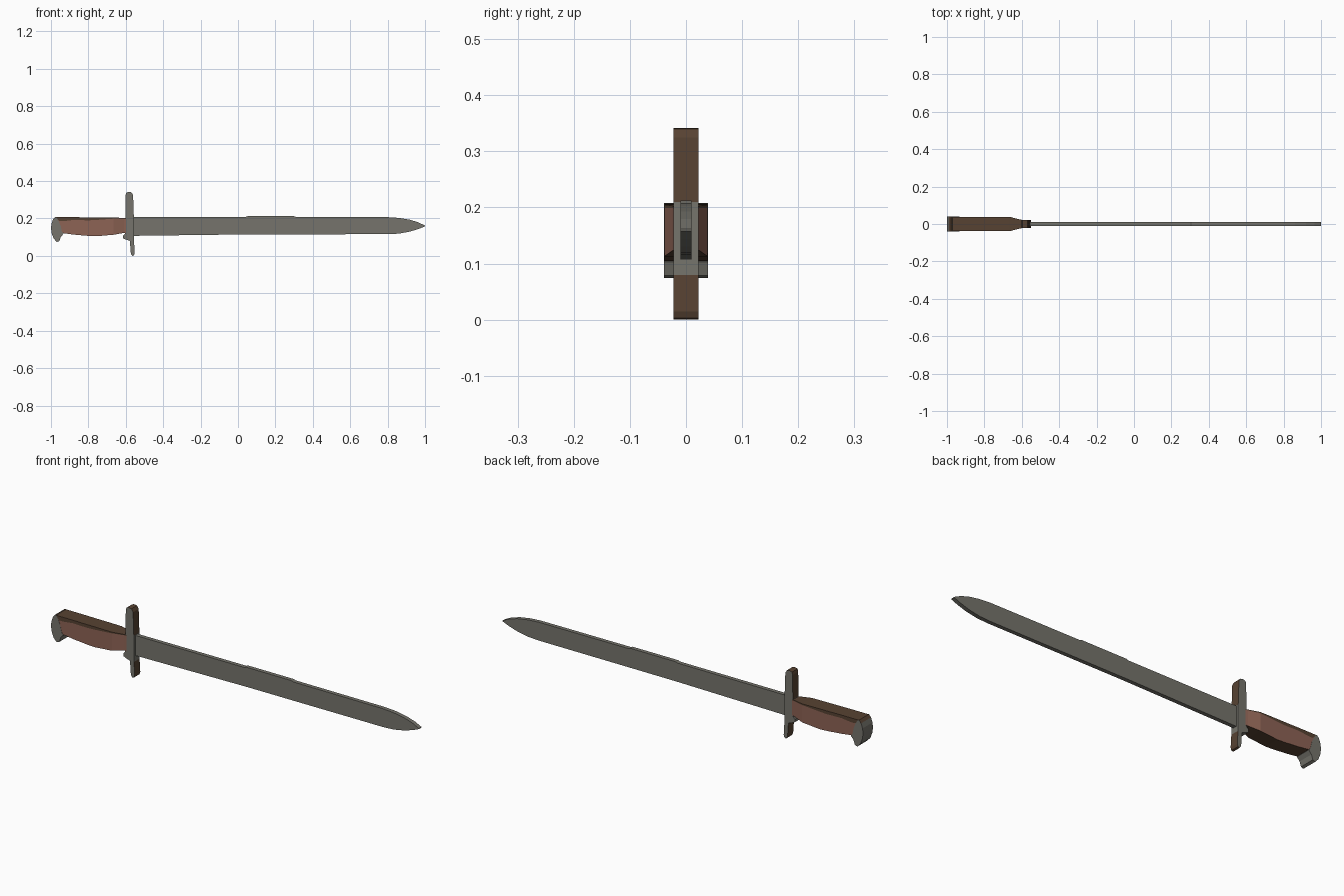
import bpy, bmesh

if "Cube" in bpy.data.objects:
    bpy.data.objects.remove(bpy.data.objects["Cube"])


def material(name, rgb):
    m = bpy.data.materials.new(name)
    m.diffuse_color = (*rgb, 1)
    m.use_nodes = True
    m.node_tree.nodes["Principled BSDF"].inputs["Base Color"].default_value = m.diffuse_color
    return m


steel = material("grey_steel", (0.18, 0.175, 0.15))
wood = material("red_wood", (0.27, 0.125, 0.09))
dark = material("dark_brown", (0.095, 0.055, 0.032))


def finish(name, bm, mats, rule):
    bmesh.ops.remove_doubles(bm, verts=bm.verts, dist=1e-5)
    bmesh.ops.recalc_face_normals(bm, faces=bm.faces)
    bm.normal_update()
    for f in bm.faces:
        f.material_index = rule(f.normal, f.calc_center_median())
    me = bpy.data.meshes.new(name)
    bm.to_mesh(me)
    bm.free()
    for m in mats:
        me.materials.append(m)
    ob = bpy.data.objects.new(name, me)
    bpy.context.collection.objects.link(ob)


def prism(name, outline, half, mats, rule):
    """Side outline in x, z extruded along y."""
    bm = bmesh.new()
    a = [bm.verts.new((x, -half, z)) for x, z in outline]
    b = [bm.verts.new((x, half, z)) for x, z in outline]
    bm.faces.new(a)
    bm.faces.new(b[::-1])
    for i in range(len(a)):
        j = (i + 1) % len(a)
        bm.faces.new((a[i], b[i], b[j], a[j]))
    finish(name, bm, mats, rule)


def loft(name, stations, mats, rule):
    """Stations of (x, half width, top, split, bottom)."""
    bm = bmesh.new()
    rings = []
    for x, w, t, s, b in stations:
        pts = [(-w, b), (-w, s), (-w, t), (w, t), (w, s), (w, b)]
        rings.append([bm.verts.new((x, y, z)) for y, z in pts])
    for p, q in zip(rings, rings[1:]):
        for i in range(6):
            j = (i + 1) % 6
            bm.faces.new((p[i], p[j], q[j], q[i]))
    bm.faces.new(rings[0])
    bm.faces.new(rings[-1][::-1])
    finish(name, bm, mats, rule)


# Flat blade with rounded spear point
upper = [(-0.58, 0.207), (0.04, 0.208), (0.05, 0.212), (0.3, 0.212), (0.31, 0.208),
         (0.8, 0.207), (0.86, 0.203), (0.92, 0.193), (0.965, 0.179), (1.0, 0.162)]
lower = [(1.0, 0.158), (0.965, 0.144), (0.92, 0.13), (0.86, 0.119), (0.8, 0.116),
         (0.05, 0.115), (-0.58, 0.107)]
prism("blade", upper + lower, 0.01, [steel], lambda n, c: 0)

# Cross guard: steel cheeks, brown edges on both arms
guard = [(-0.601, 0.325), (-0.597, 0.338), (-0.587, 0.342), (-0.57, 0.34), (-0.561, 0.325),
         (-0.557, 0.21), (-0.556, 0.08), (-0.552, 0.015), (-0.556, 0.003), (-0.565, 0.0),
         (-0.573, 0.012), (-0.578, 0.08), (-0.602, 0.088), (-0.614, 0.094), (-0.614, 0.108),
         (-0.604, 0.118), (-0.602, 0.205)]
prism("cross_guard", guard, 0.022, [steel, dark],
      lambda n, c: int(abs(n.y) < 0.5 and (c.z > 0.21 or c.z < 0.08)))

# Wooden grip: dark spine, dark belly and thin dark band along the upper sides
grip = [(-0.975, 0.0385, 0.207, 0.203, 0.14), (-0.955, 0.0385, 0.207, 0.186, 0.125),
        (-0.93, 0.0385, 0.207, 0.186, 0.121), (-0.88, 0.0385, 0.207, 0.192, 0.114),
        (-0.8, 0.0385, 0.206, 0.190, 0.107), (-0.76, 0.0385, 0.206, 0.192, 0.105),
        (-0.665, 0.0385, 0.205, 0.199, 0.113), (-0.61, 0.024, 0.203, 0.199, 0.123),
        (-0.595, 0.0215, 0.201, 0.198, 0.124)]
loft("grip", grip, [wood, dark],
     lambda n, c: int(abs(n.z) > 0.6 or c.z > 0.18))

# Hooked steel pommel
pommel = [(-0.978, 0.208), (-0.989, 0.195), (-0.997, 0.172), (-1.0, 0.148), (-0.996, 0.12),
          (-0.985, 0.092), (-0.968, 0.074), (-0.955, 0.079), (-0.947, 0.102), (-0.932, 0.119),
          (-0.942, 0.132), (-0.948, 0.16), (-0.958, 0.185), (-0.972, 0.208)]
prism("pommel", pommel, 0.039, [steel, dark],
      lambda n, c: int(n.z > 0.6 and c.z > 0.19))
